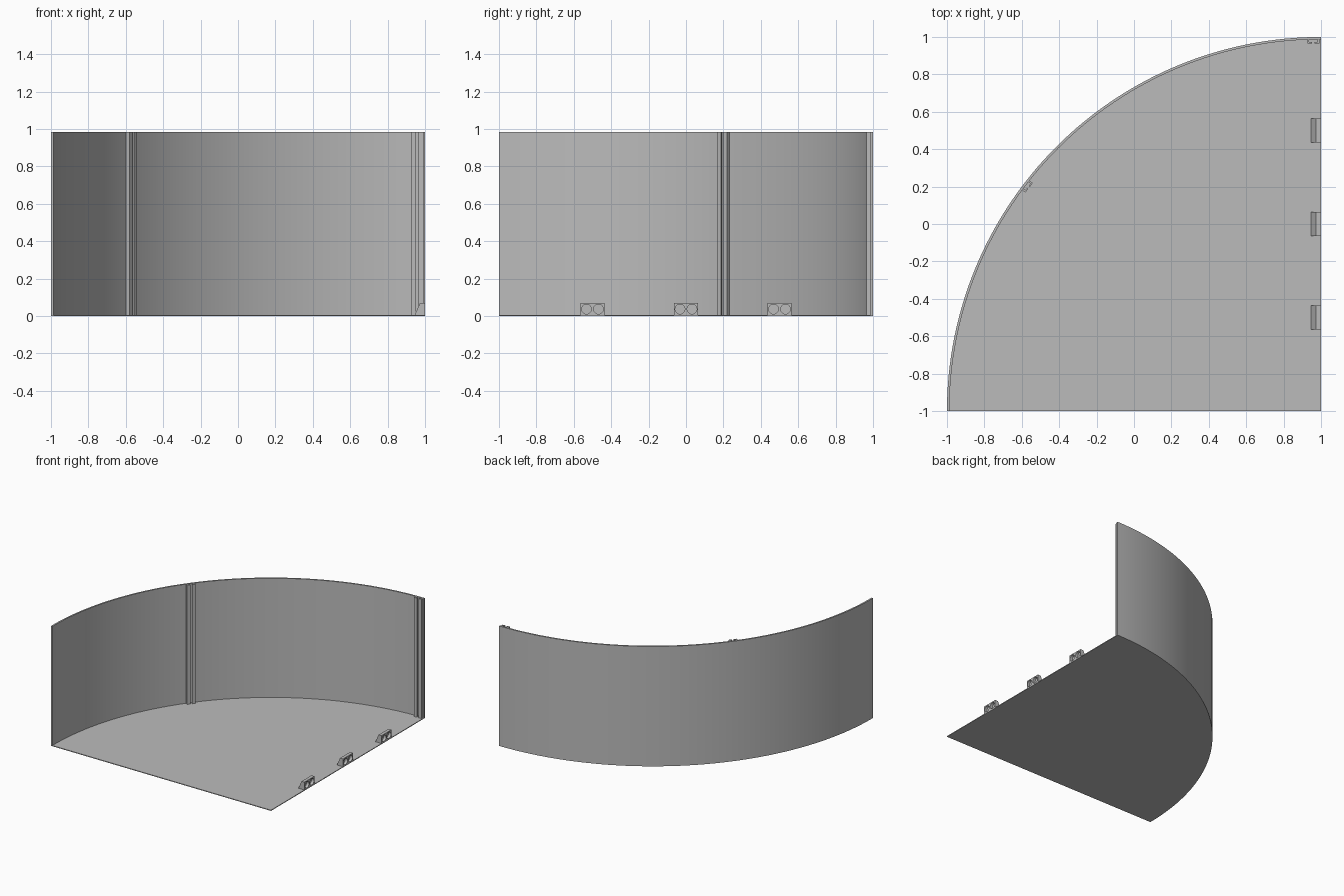
import bpy
import bmesh
from math import sin, cos, pi, radians
from mathutils import Vector, Matrix

if "Cube" in bpy.data.objects:
    bpy.data.objects.remove(bpy.data.objects["Cube"], do_unlink=True)

HEIGHT = 0.985
RADIUS = 2.0
INNER = 1.987
FLOOR = 0.006
CORNER = Vector((1, -1, 0))
SEGMENTS = 64

grey = bpy.data.materials.new("plain_grey")
grey.use_nodes = True
grey.diffuse_color = (0.5, 0.5, 0.5, 1)
grey.node_tree.nodes["Principled BSDF"].inputs["Base Color"].default_value = (0.5, 0.5, 0.5, 1)


def prism(name, outline, direction, smooth=False):
    """Extrude a closed outline of points along a direction."""
    bm = bmesh.new()
    face = bm.faces.new([bm.verts.new(p) for p in outline])
    extruded = bmesh.ops.extrude_face_region(bm, geom=[face])["geom"]
    moved = [g for g in extruded if isinstance(g, bmesh.types.BMVert)]
    bmesh.ops.translate(bm, verts=moved, vec=direction)
    bmesh.ops.recalc_face_normals(bm, faces=bm.faces)
    mesh = bpy.data.meshes.new(name)
    bm.to_mesh(mesh)
    bm.free()
    mesh.materials.append(grey)
    obj = bpy.data.objects.new(name, mesh)
    bpy.context.collection.objects.link(obj)
    if smooth:
        bpy.ops.object.select_all(action="DESELECT")
        obj.select_set(True)
        bpy.context.view_layer.objects.active = obj
        bpy.ops.object.shade_smooth_by_angle(angle=radians(30))
    return obj


def arc(radius, z):
    """Quarter arc around the square corner."""
    angles = [pi / 2 * (1 + i / SEGMENTS) for i in range(SEGMENTS + 1)]
    return [CORNER + Vector((radius * cos(a), radius * sin(a), z)) for a in angles]


# Quarter-round floor and curved wall
prism("floor", [CORNER] + arc(RADIUS, 0), (0, 0, FLOOR), True)
prism("curved_wall", arc(RADIUS, FLOOR) + arc(INNER, FLOOR)[::-1],
      (0, 0, HEIGHT - FLOOR), True)


# Pairs of hooked rails forming a vertical slot on the inside of the wall
def slot_rail(name, degrees):
    a = radians(degrees)
    out = Vector((cos(a), sin(a), 0))
    along = Vector((sin(a), -cos(a), 0))
    hook = [(0.032, 1.99), (0.032, 1.965), (0.007, 1.965),
            (0.007, 1.973), (0.022, 1.973), (0.022, 1.99)]
    for label, side in (("left", 1), ("right", -1)):
        points = [CORNER + along * side * t + out * r + Vector((0, 0, FLOOR))
                  for t, r in hook]
        prism(f"{name}_{label}", points, (0, 0, HEIGHT - FLOOR))


slot_rail("end_rail", 91.2)
slot_rail("middle_rail", 142.6)


# Wedge-backed sockets along the straight side, each with two round holes
def socket(name, y):
    half = 0.065
    profile = [(1, 0), (1, 0.07), (0.973, 0.07), (0.945, FLOOR), (0.945, 0)]
    body = prism(name, [(x, y - half, z) for x, z in profile], (0, 2 * half, 0))
    for side in (-1, 1):
        ring = [(0.978, y + side * 0.032 + 0.026 * cos(t * pi / 12),
                 0.037 + 0.026 * sin(t * pi / 12)) for t in range(24)]
        cutter = prism("hole_cutter", ring, (0.05, 0, 0))
        cutter.hide_render = True
        cut = body.modifiers.new("hole", "BOOLEAN")
        cut.operation = "DIFFERENCE"
        cut.solver = "EXACT"
        cut.object = cutter
        bpy.context.view_layer.objects.active = body
        bpy.ops.object.modifier_apply(modifier=cut.name)
        bpy.data.objects.remove(cutter, do_unlink=True)


for label, y in (("front", -0.5), ("centre", 0.0), ("back", 0.5)):
    socket(f"{label}_socket", y)
